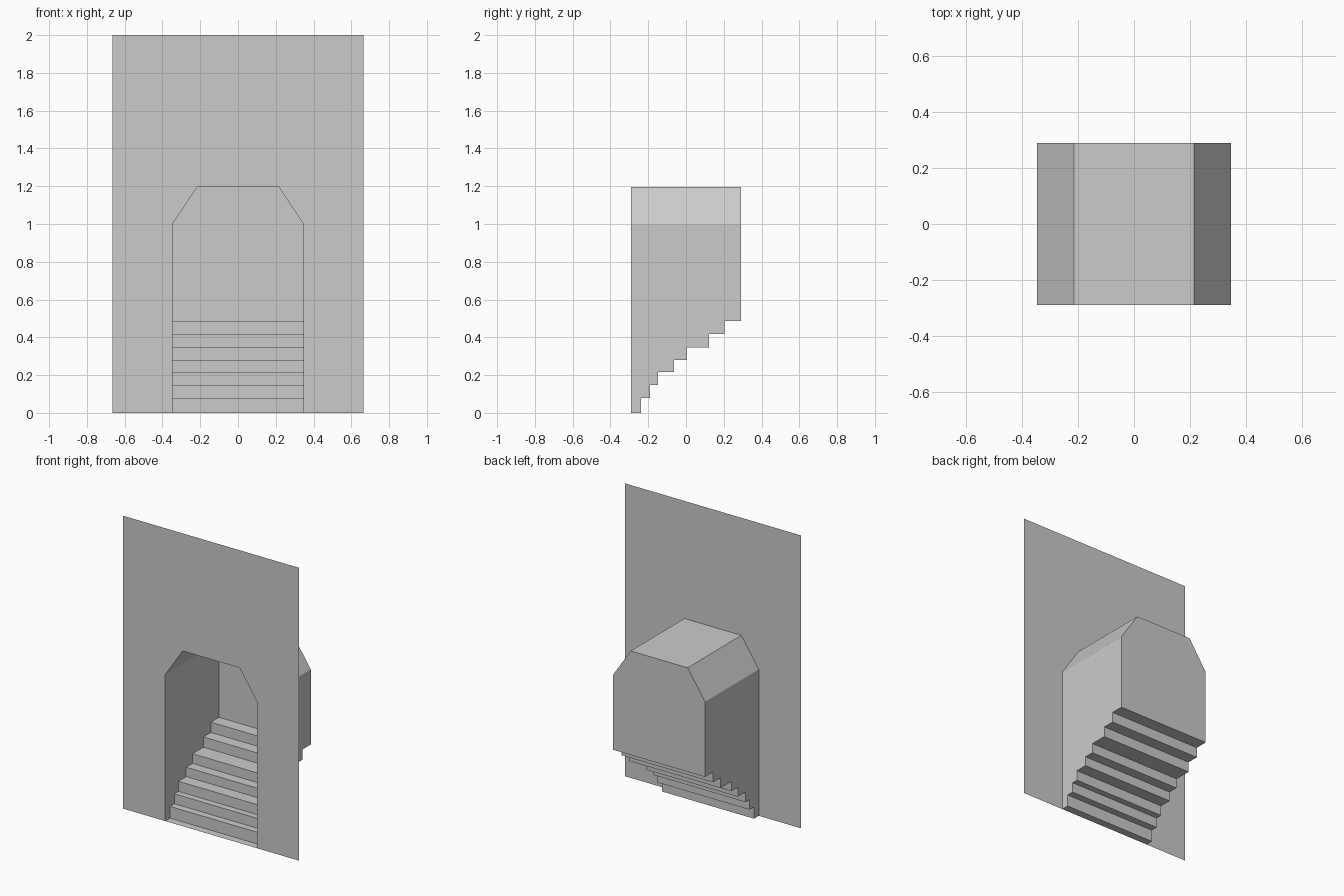
import bpy, bmesh

if "Cube" in bpy.data.objects:
    bpy.data.objects.remove(bpy.data.objects["Cube"])

FRONT, BACK = -0.29, 0.29      # wall plane and back of the alcove
HALF_W, TOP = 0.665, 2.0       # wall size
W, SPRING = 0.347, 1.0         # opening half width and height of its straight sides
CROWN_W, CROWN = 0.215, 1.197  # flat top of the chamfered arch

arch = [(-W, SPRING), (-CROWN_W, CROWN), (CROWN_W, CROWN), (W, SPRING)]

# Stair profile (y, z): each riser position with the height it reaches
risers = [(-0.238, 0.08), (-0.19, 0.148), (-0.147, 0.217), (-0.063, 0.281),
          (0.005, 0.347), (0.122, 0.417), (0.203, 0.487)]
stairs = [(FRONT, 0.0)]
for y, z in risers:
    stairs += [(y, stairs[-1][1]), (y, z)]
stairs.append((BACK, risers[-1][1]))


def sheet(name, faces):
    """Make an object from a list of polygons, welding shared corners."""
    bm = bmesh.new()
    for pts in faces:
        bm.faces.new([bm.verts.new(p) for p in pts])
    bmesh.ops.remove_doubles(bm, verts=bm.verts, dist=1e-5)
    # cut the concave outlines into clean triangles
    bmesh.ops.triangulate(bm, faces=[f for f in bm.faces if len(f.verts) > 4])
    mesh = bpy.data.meshes.new(name)
    bm.to_mesh(mesh)
    bm.free()
    obj = bpy.data.objects.new(name, mesh)
    bpy.context.collection.objects.link(obj)
    return obj


# Front wall with the arched doorway cut from its lower edge
outline = [(-HALF_W, 0), (-W, 0)] + arch + [(W, 0), (HALF_W, 0), (HALF_W, TOP), (-HALF_W, TOP)]
sheet("front_wall", [[(x, FRONT, z) for x, z in outline]])

# Stairs: profile swept across the opening
sheet("stairs", [[(-W, *a), (W, *a), (W, *b), (-W, *b)] for a, b in zip(stairs, stairs[1:])])

# Side walls: follow the stairs below and stop at the arch above
side = stairs + [(BACK, SPRING), (FRONT, SPRING)]
sheet("left_side_wall", [[(-W, y, z) for y, z in side]])
sheet("right_side_wall", [[(W, y, z) for y, z in reversed(side)]])

# Chamfered ceiling, facing down into the alcove
sheet("ceiling", [[(a[0], FRONT, a[1]), (a[0], BACK, a[1]), (b[0], BACK, b[1]), (b[0], FRONT, b[1])][::-1]
                  for a, b in zip(arch, arch[1:])])

# Back wall above the top step
top_step = risers[-1][1]
back = [(-W, top_step), (W, top_step)] + arch[::-1]
sheet("back_wall", [[(x, BACK, z) for x, z in back]])
